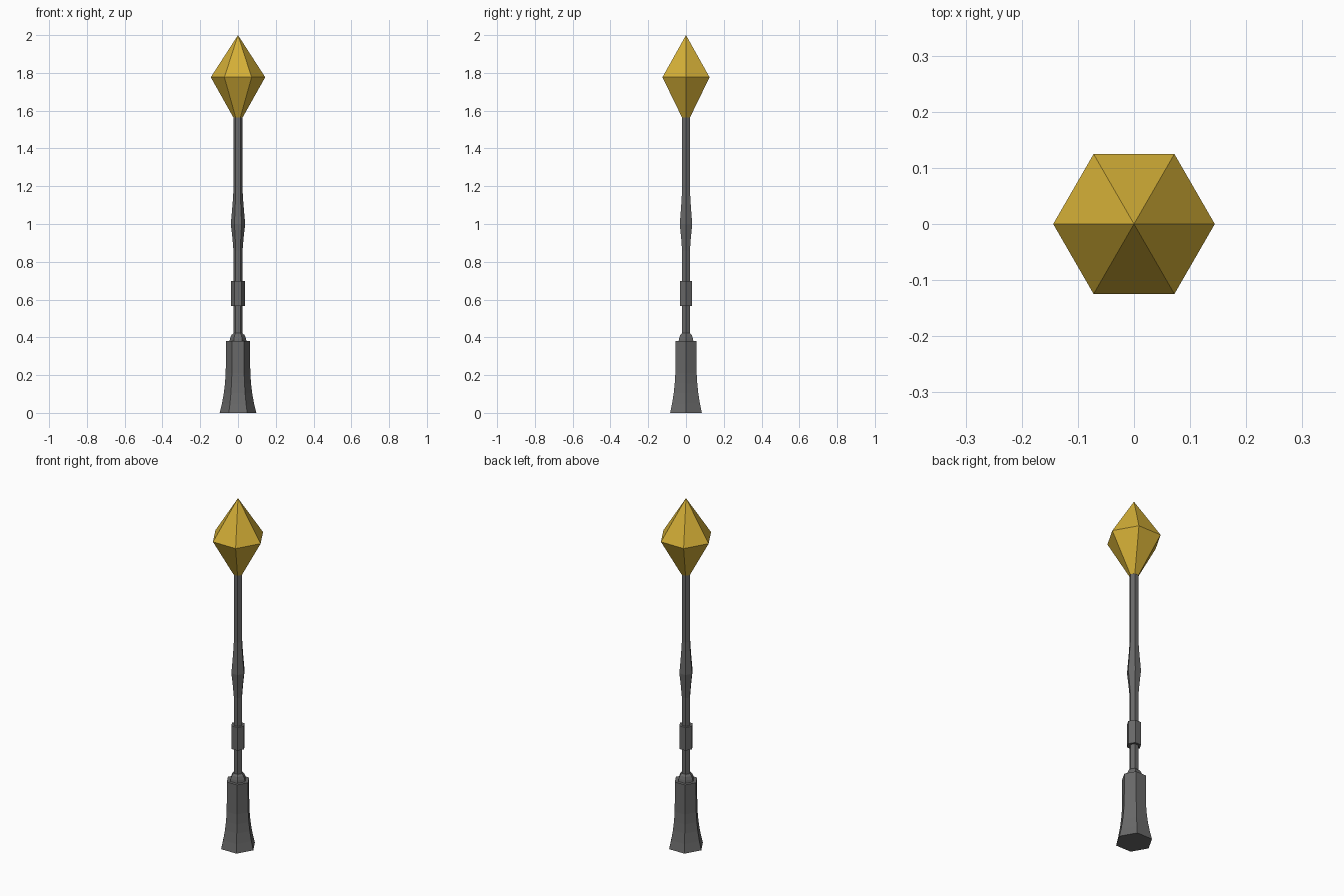
import bpy, bmesh, math

if "Cube" in bpy.data.objects:
    bpy.data.objects.remove(bpy.data.objects["Cube"])

SIDES = 6


def material(name, rgb):
    m = bpy.data.materials.new(name)
    m.diffuse_color = (*rgb, 1)
    m.use_nodes = True
    m.node_tree.nodes["Principled BSDF"].inputs["Base Color"].default_value = m.diffuse_color
    return m


def turned(name, profile, mat):
    """Six-sided lathe of (radius, z) points; zero radius makes a tip."""
    bm = bmesh.new()
    rings = []
    for r, z in profile:
        n = SIDES if r > 0 else 1
        rings.append([bm.verts.new((r * math.cos(math.tau * i / SIDES),
                                    r * math.sin(math.tau * i / SIDES), z))
                      for i in range(n)])
    for a, b in zip(rings, rings[1:]):
        for i in range(SIDES):
            j = (i + 1) % SIDES
            if len(b) == 1:
                bm.faces.new((a[i], a[j], b[0]))
            else:
                bm.faces.new((a[i], a[j], b[j], b[i]))
    # close the ends
    bm.faces.new(rings[0][::-1])
    if len(rings[-1]) > 1:
        bm.faces.new(rings[-1])
    bmesh.ops.recalc_face_normals(bm, faces=bm.faces)
    me = bpy.data.meshes.new(name)
    bm.to_mesh(me)
    bm.free()
    me.materials.append(mat)
    ob = bpy.data.objects.new(name, me)
    bpy.context.collection.objects.link(ob)
    return ob


iron = material("dark iron", (0.14, 0.14, 0.14))
gold = material("golden lamp", (0.658, 0.429, 0.038))

# flared foot with stepped cap
turned("base", [(0.097, 0), (0.085, 0.05), (0.075, 0.105), (0.069, 0.155),
                (0.065, 0.21), (0.064, 0.38), (0.045, 0.38), (0.042, 0.395),
                (0.035, 0.412), (0.024, 0.422)], iron)

# slim post with a swelling halfway up
turned("post", [(0.024, 0.41), (0.024, 0.86), (0.029, 0.92), (0.038, 1.0),
                (0.031, 1.08), (0.027, 1.13), (0.024, 1.18), (0.024, 1.57)], iron)

# collar on the lower post
turned("collar", [(0.038, 0.565), (0.038, 0.698)], iron)

# faceted lamp head
turned("lamp_head", [(0.025, 1.565), (0.144, 1.777), (0, 2.0)], gold)
